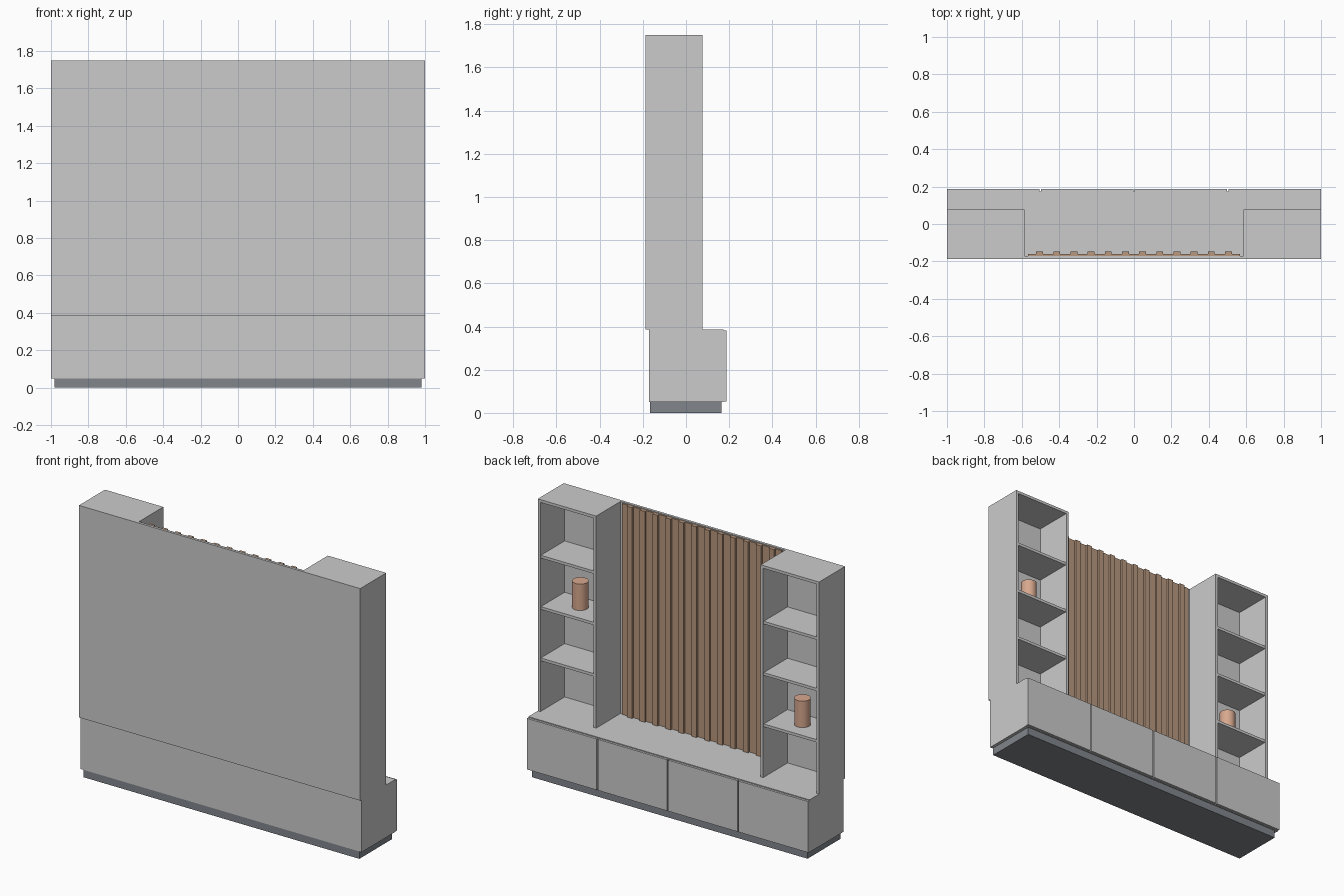
import bpy

if "Cube" in bpy.data.objects:
    bpy.data.objects.remove(bpy.data.objects["Cube"])


def material(name, rgb):
    m = bpy.data.materials.new(name)
    m.diffuse_color = (*rgb, 1)
    m.use_nodes = True
    m.node_tree.nodes["Principled BSDF"].inputs["Base Color"].default_value = m.diffuse_color
    return m


def finish(ob, name, mat):
    ob.name = name
    if mat:
        ob.data.materials.append(mat)
    return ob


def box(name, x, y, z, mat=None):
    """Box from (min, max) ranges on each axis."""
    r = (x, y, z)
    bpy.ops.mesh.primitive_cube_add(size=1, location=[(a + b) / 2 for a, b in r])
    ob = bpy.context.object
    ob.scale = [b - a for a, b in r]
    bpy.ops.object.transform_apply(location=False, rotation=False, scale=True)
    return finish(ob, name, mat)


def vase(name, x, y, z):
    bpy.ops.mesh.primitive_cylinder_add(vertices=32, radius=0.048, depth=0.17,
                                        location=(x, y, z + 0.085))
    ob = finish(bpy.context.object, name, clay)
    bpy.ops.object.shade_smooth_by_angle()


dark = material("dark_plinth", (0.22, 0.24, 0.26))
wood = material("walnut", (0.48, 0.31, 0.21))
clay = material("terracotta", (0.68, 0.39, 0.27))

BACK, PANEL, TOWER, FRONT = -0.187, -0.17, 0.077, 0.187
BASE, TOP, T = 0.387, 1.75, 0.018

# Low cabinet on a recessed plinth
box("plinth", (-0.98, 0.98), (-0.167, 0.165), (0, 0.05), dark)
box("cabinet_body", (-1, 1), (-0.172, 0.173), (0.05, BASE))

# Four door fronts with narrow gaps
for i in range(4):
    x0 = -1 + i * 0.5
    left = 0 if i == 0 else 0.004
    right = 0 if i == 3 else 0.004
    box(f"door_{i + 1}", (x0 + left, x0 + 0.5 - right), (0.173, FRONT), (0.053, 0.381))

# Full-width back wall
box("back_panel", (-1, 1), (BACK, PANEL), (BASE, TOP))

# Slatted centre panel
box("slat_backing", (-0.568, 0.568), (PANEL, -0.16), (0.39, 1.745), wood)
for i in range(12):
    x = -0.505 + i * 1.01 / 11
    box(f"slat_{i + 1}", (x - 0.018, x + 0.018), (-0.16, -0.146), (0.39, 1.745), wood)

# Open shelf towers, mirrored left and right
for side, s in (("left", -1), ("right", 1)):
    def span(a, b):
        return tuple(sorted((s * a, s * b)))
    box(f"{side}_tower_outer_side", span(1 - T, 1), (PANEL, TOWER), (BASE, TOP))
    box(f"{side}_tower_inner_side", span(0.585, 0.585 + T), (PANEL, TOWER), (BASE, TOP))
    inner = span(0.585 + T, 1 - T)
    box(f"{side}_tower_top", inner, (PANEL, TOWER), (TOP - T, TOP))
    for k, z in enumerate((0.73, 1.06, 1.39)):
        box(f"{side}_shelf_{k + 1}", inner, (PANEL, TOWER - 0.005), (z - T, z))

# Vases on the shelves
vase("right_vase", 0.79, -0.055, 1.06)
vase("left_vase", -0.79, -0.055, 0.73)
